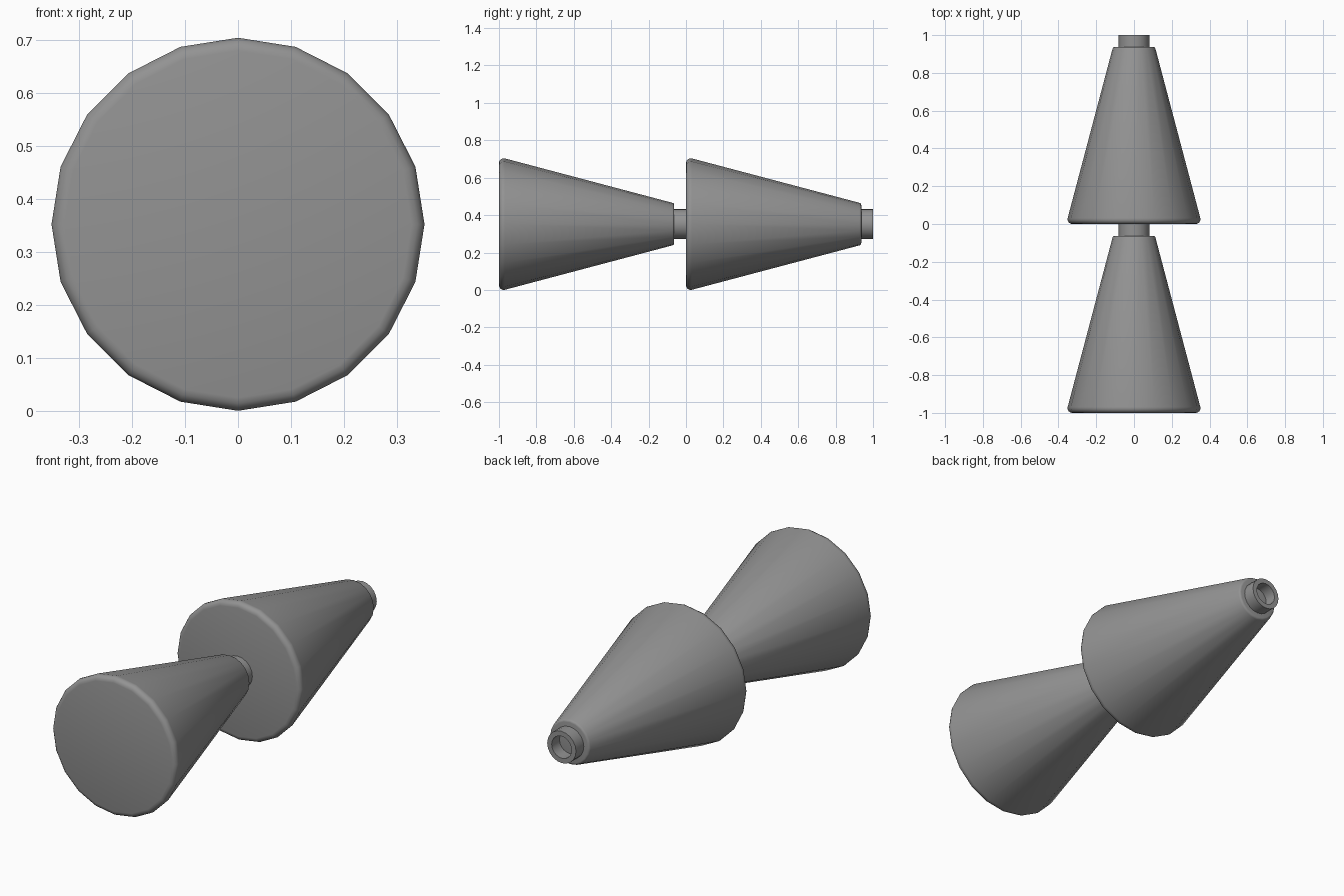
import bpy, bmesh
from math import sin, cos, pi, radians

cube = bpy.data.objects.get("Cube")
if cube:
    bpy.data.objects.remove(cube, do_unlink=True)

SIDES = 20
AXIS_Z = 0.352
RIM_R, TIP_R = 0.352, 0.114
TIP_Y = 0.937
SLOPE = radians(14.9)

grey = bpy.data.materials.new("mid grey")
grey.use_nodes = True
colour = (0.29, 0.29, 0.29, 1)
grey.diffuse_color = colour
grey.node_tree.nodes["Principled BSDF"].inputs["Base Color"].default_value = colour


def arc(y, r, radius, start, end, steps):
    """Rounded profile corner; angles run from facing -y to facing +y."""
    angles = [start + (end - start) * i / steps for i in range(steps + 1)]
    return [(y + radius * sin(a), r + radius * cos(a)) for a in angles]


def lathe(name, profile, y, closed=False):
    """Turn a (y, radius) profile around the long axis."""
    bm = bmesh.new()
    rings = []
    for py, r in profile:
        rings.append([bm.verts.new((r * sin(2 * pi * i / SIDES), py,
                                    r * cos(2 * pi * i / SIDES)))
                      for i in range(SIDES)])
    pairs = list(zip(rings, rings[1:]))
    if closed:
        pairs.append((rings[-1], rings[0]))
    else:
        bm.faces.new(rings[0])
        bm.faces.new(rings[-1])
    for a, b in pairs:
        for i in range(SIDES):
            j = (i + 1) % SIDES
            bm.faces.new((a[i], a[j], b[j], b[i]))
    bmesh.ops.recalc_face_normals(bm, faces=bm.faces)
    mesh = bpy.data.meshes.new(name)
    bm.to_mesh(mesh)
    bm.free()
    mesh.materials.append(grey)
    ob = bpy.data.objects.new(name, mesh)
    ob.location = (0, y, AXIS_Z)
    bpy.context.collection.objects.link(ob)
    bpy.ops.object.select_all(action="DESELECT")
    ob.select_set(True)
    bpy.context.view_layer.objects.active = ob
    bpy.ops.object.shade_smooth_by_angle(angle=radians(32))
    return ob


# Cone body: rounded wide rim, straight taper, rounded narrow tip
base_round, tip_round = 0.025, 0.012
cone = arc(base_round, RIM_R - base_round, base_round, -pi / 2, SLOPE, 4)
cone += arc(TIP_Y - tip_round, TIP_R - tip_round, tip_round, SLOPE, pi / 2, 3)

# Hollow nozzle tube standing on the tip
tube = [(TIP_Y - 0.01, 0.081), (1, 0.081), (1, 0.056), (TIP_Y - 0.01, 0.056)]

for label, y in (("front", -1.0), ("rear", 0.0)):
    lathe(label + "_cone", cone, y)
    lathe(label + "_nozzle", tube, y, closed=True)
